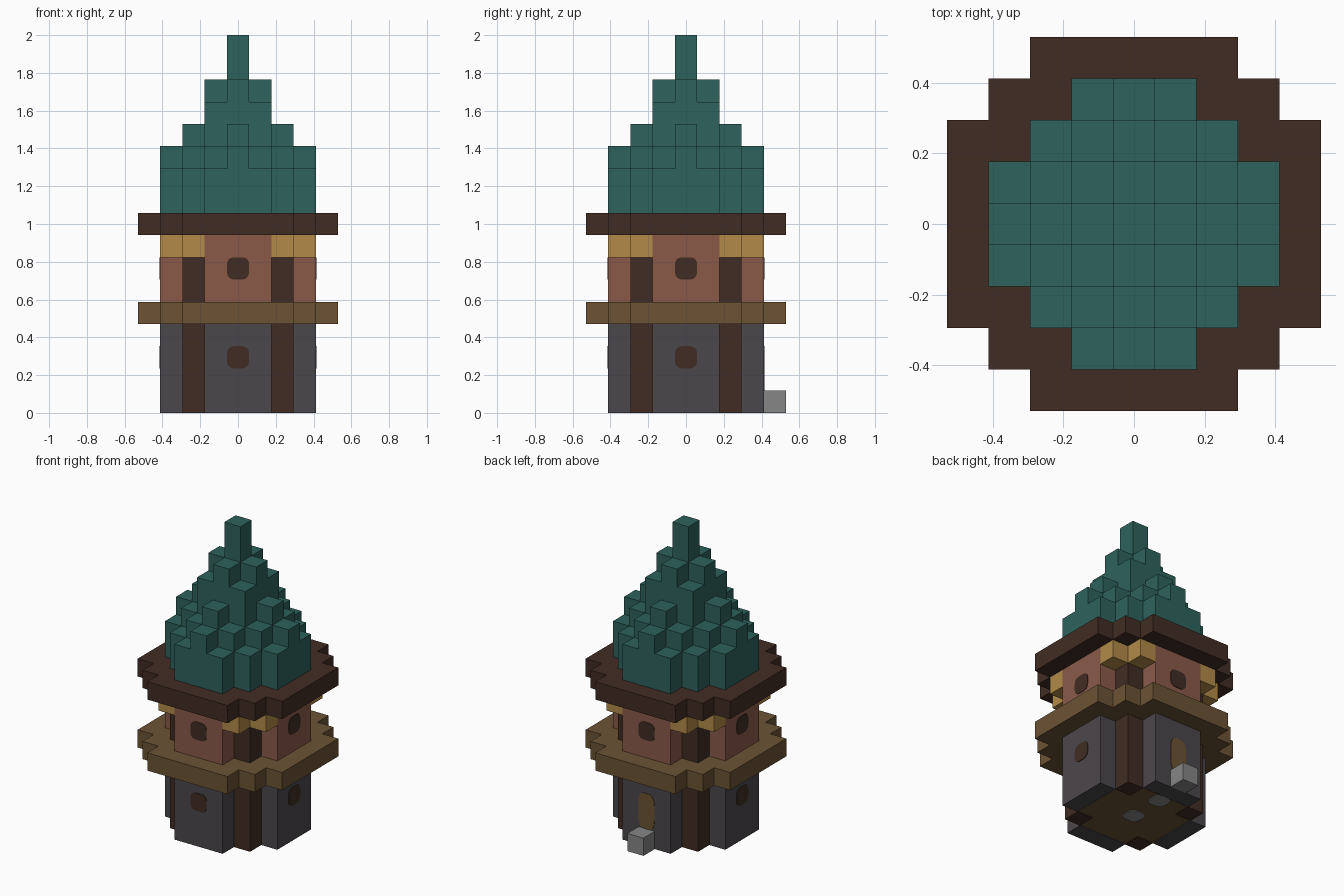
import bpy, bmesh
from math import pi, sin, cos
from mathutils import Matrix, Vector

if "Cube" in bpy.data.objects:
    bpy.data.objects.remove(bpy.data.objects["Cube"], do_unlink=True)

U = 2 / 17  # edge of one block


def linear(c):
    c /= 255
    return c / 12.92 if c <= 0.04045 else ((c + 0.055) / 1.055) ** 2.4


def material(name, *rgb):
    m = bpy.data.materials.new(name)
    color = [linear(c) for c in rgb] + [1]
    m.use_nodes = True
    m.diffuse_color = color
    m.node_tree.nodes["Principled BSDF"].inputs["Base Color"].default_value = color
    return m


TEAL = material("teal roof", 45, 98, 92)
DARK = material("dark wood", 65, 44, 35)
TIMBER = material("timber", 107, 83, 52)
OCHRE = material("ochre", 178, 138, 72)
BRICK = material("brick", 138, 90, 73)
SLATE = material("slate", 75, 71, 75)
STONE = material("light stone", 134, 134, 134)


def finish(bm, name, mat):
    bmesh.ops.recalc_face_normals(bm, faces=bm.faces)
    bmesh.ops.scale(bm, vec=Vector((U, U, U)), verts=bm.verts)
    mesh = bpy.data.meshes.new(name)
    bm.to_mesh(mesh)
    bm.free()
    mesh.materials.append(mat)
    ob = bpy.data.objects.new(name, mesh)
    bpy.context.collection.objects.link(ob)
    return ob


def prism(name, cells, z0, z1, mat):
    """Extrude a footprint of square cells from z0 to z1 (block units)."""
    bm = bmesh.new()
    for x, y in cells:
        corners = ((-0.5, -0.5), (0.5, -0.5), (0.5, 0.5), (-0.5, 0.5))
        bm.faces.new([bm.verts.new((x + a, y + b, z0)) for a, b in corners])
    bmesh.ops.remove_doubles(bm, verts=bm.verts, dist=0.001)
    top = bmesh.ops.extrude_face_region(bm, geom=bm.faces[:], use_keep_orig=True)["geom"]
    for v in top:
        if isinstance(v, bmesh.types.BMVert):
            v.co.z = z1
    return finish(bm, name, mat)


def plate(name, matrix, height, mat, thick=0.06):
    """Thin rounded panel, one block wide, facing local +z."""
    bm = bmesh.new()
    ring, r = [], 0.3
    for q, (sx, sy) in enumerate(((1, 1), (-1, 1), (-1, -1), (1, -1))):
        for k in range(4):
            a = q * pi / 2 + k * pi / 6
            x, y = sx * (0.5 - r) + r * cos(a), sy * (0.5 - r) + r * sin(a)
            ring.append(bm.verts.new((x, y * height, -thick / 2)))
    face = bm.faces.new(ring)
    new = bmesh.ops.extrude_face_region(bm, geom=[face], use_keep_orig=True)["geom"]
    bmesh.ops.translate(bm, vec=(0, 0, thick),
                        verts=[v for v in new if isinstance(v, bmesh.types.BMVert)])
    bm.transform(matrix)
    return finish(bm, name, mat)


def octagon(n, keep):
    """Cells within radius n whose diagonal extent stays inside keep."""
    span = range(-n, n + 1)
    return [(x, y) for x in span for y in span if abs(x) + abs(y) <= keep]


# Four sides: outward direction and quarter turns away from the front
SIDES = {"front": 0, "left": 1, "back": 2, "right": 3}


def turn(side):
    return Matrix.Rotation(SIDES[side] * pi / 2, 4, "Z")


def on_wall(side, z):
    """Place a panel on the outer wall of a side at height z."""
    return turn(side) @ Matrix.Translation((0, -3.5, z)) @ Matrix.Rotation(pi / 2, 4, "X")


# Walls and windows on both storeys, with a door at the back
for side in SIDES:
    cells = []
    for x in (-1, 0, 1):
        p = turn(side) @ Vector((x, -3, 0))
        cells.append((round(p.x), round(p.y)))
    prism(side + "_lower_wall", cells, 0, 4, SLATE)
    prism(side + "_upper_wall", cells, 5, 8, BRICK)
    plate(side + "_upper_window", on_wall(side, 6.5), 1, DARK)
    if side == "back":
        plate("back_door", on_wall(side, 2), 2, TIMBER)
    else:
        plate(side + "_lower_window", on_wall(side, 2.5), 1, DARK)

# Corner posts and the brackets under the eaves
for sx, depth in ((-1, "right"), (1, "left")):
    for sy, face in ((-1, "front"), (1, "back")):
        corner = face + "_" + depth
        prism(corner + "_lower_post", [(2 * sx, 2 * sy)], 0, 4, DARK)
        prism(corner + "_upper_post", [(2 * sx, 2 * sy)], 5, 8, DARK)
        prism(corner + "_bracket_a", [(3 * sx, 2 * sy)], 7, 8, OCHRE)
        prism(corner + "_bracket_b", [(2 * sx, 3 * sy)], 7, 8, OCHRE)

# Ground floor with two stone inlays underneath, and the doorstep
prism("ground_floor", octagon(2, 3), 0.04, 1, TIMBER)
for y in (0, 2):
    plate("floor_inlay", Matrix.Translation((0, y, 0.03)), 1, STONE)
prism("doorstep", [(0, 4)], 0, 1, STONE)

# Balcony and eaves slabs
prism("balcony", octagon(4, 6), 4, 5, TIMBER)
prism("eaves", octagon(4, 6), 8, 9, DARK)

# Stepped roof: top of each column by its distance from the axes
TOPS = {(0, 0): 17, (0, 1): 15, (1, 1): 14, (0, 2): 13,
        (1, 2): 12, (2, 2): 11, (0, 3): 12, (1, 3): 11}


def roof_top(cell):
    return TOPS[tuple(sorted(map(abs, cell)))]


bottom = 9
for top in sorted(set(TOPS.values())):
    tier = [c for c in octagon(3, 4) if roof_top(c) >= top]
    prism("roof_tier", tier, bottom, top, TEAL)
    bottom = top
